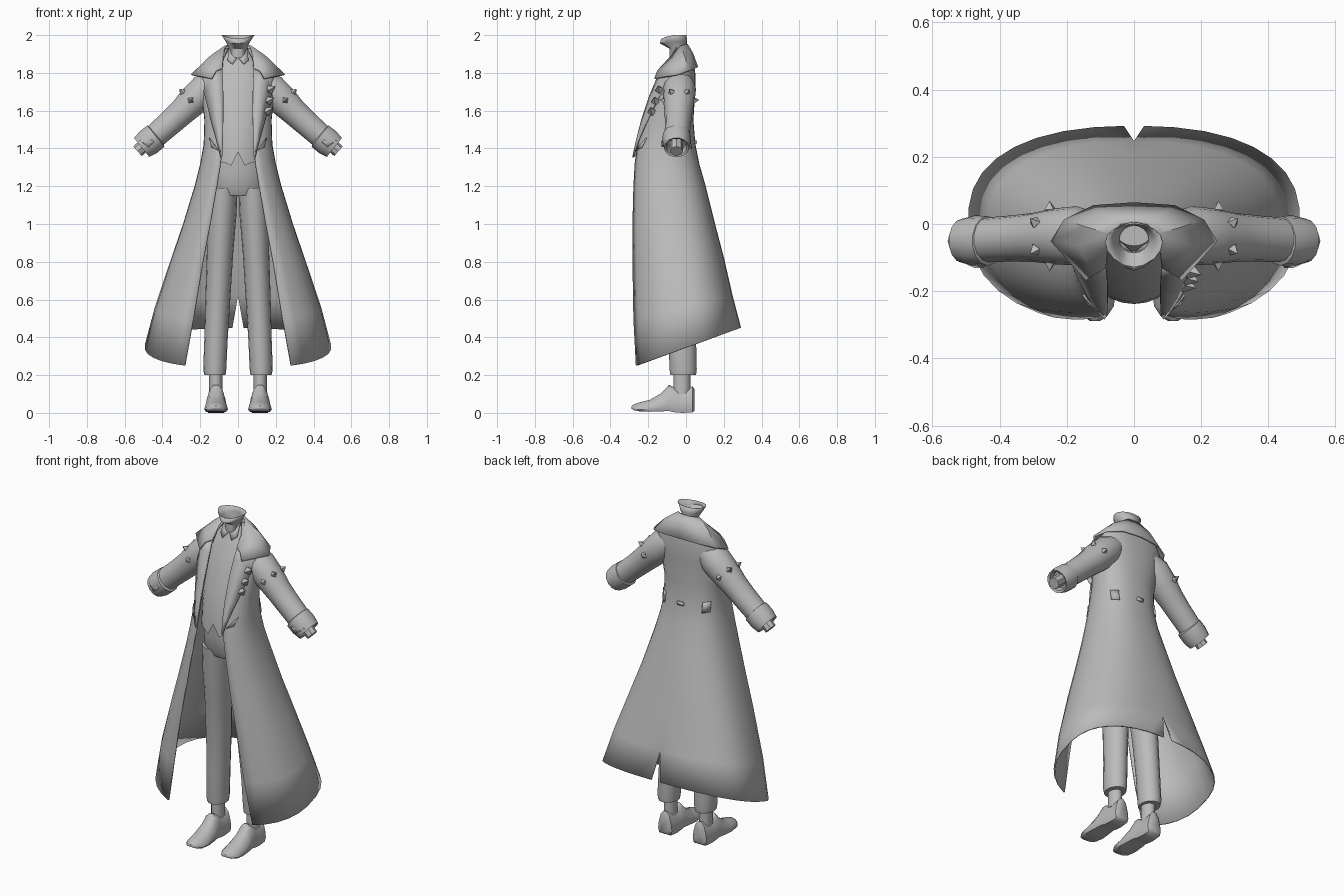
import bpy, bmesh, math
from mathutils import Vector

if "Cube" in bpy.data.objects:
    bpy.data.objects.remove(bpy.data.objects["Cube"])

grey = bpy.data.materials.new("grey")
grey.diffuse_color = (0.5, 0.5, 0.5, 1)
grey.use_nodes = True
grey.node_tree.nodes["Principled BSDF"].inputs["Base Color"].default_value = grey.diffuse_color


def make(name, verts, faces, mirror=False, thick=0, angle=40):
    me = bpy.data.meshes.new(name)
    me.from_pydata([tuple(v) for v in verts], [], faces)
    bm = bmesh.new()
    bm.from_mesh(me)
    bmesh.ops.recalc_face_normals(bm, faces=bm.faces)
    bm.to_mesh(me)
    bm.free()
    me.materials.append(grey)
    ob = bpy.data.objects.new(name, me)
    bpy.context.collection.objects.link(ob)
    bpy.ops.object.select_all(action='DESELECT')
    bpy.context.view_layer.objects.active = ob
    ob.select_set(True)
    bpy.ops.object.shade_smooth_by_angle(angle=math.radians(angle))
    if mirror:
        ob.modifiers.new("mirror", 'MIRROR').merge_threshold = 0.002
    if thick:
        s = ob.modifiers.new("thickness", 'SOLIDIFY')
        s.thickness, s.offset = thick, 0
    return ob


def loft(name, rings, closed=True, caps=(True, True), **kw):
    n = len(rings[0])
    verts = [p for r in rings for p in r]
    faces = []
    for i in range(len(rings) - 1):
        for j in range(n if closed else n - 1):
            k = (j + 1) % n
            faces.append((i*n + j, i*n + k, (i+1)*n + k, (i+1)*n + j))
    if closed and caps[0]:
        faces.append(tuple(range(n)))
    if closed and caps[1]:
        faces.append(tuple(range(len(verts) - n, len(verts))))
    return make(name, verts, faces, **kw)


def oval(z, cx, cy, rx, ry, n=16):
    # first point faces the front
    return [Vector((cx + rx*math.sin(a), cy - ry*math.cos(a), z))
            for a in (2*math.pi*i/n for i in range(n))]


def tube(name, path, n=14, caps=(True, True), **kw):
    # path of (x, y, z, radius), rings square to the overall direction
    d = (Vector(path[-1][:3]) - Vector(path[0][:3])).normalized()
    u = Vector((0, 1, 0))
    v = d.cross(u).normalized()
    rings = [[Vector(p[:3]) + p[3]*(u*math.cos(2*math.pi*i/n) + v*math.sin(2*math.pi*i/n))
              for i in range(n)] for p in path]
    return loft(name, rings, caps=caps, **kw)


# Long coat: front z, half width, opening x, front y, back y, rise toward the back
E = 2.4
COAT = [(.25, .49, .28, -.262, .288, .20), (.50, .435, .235, -.275, .243, .12),
        (.80, .352, .185, -.28, .197, .02), (1.0, .287, .147, -.28, .15, 0),
        (1.2, .226, .112, -.275, .10, 0), (1.32, .196, .092, -.268, .066, 0),
        (1.42, .178, .083, -.256, .046, 0), (1.55, .174, .08, -.225, .035, 0),
        (1.7, .19, .08, -.175, .045, 0), (1.8, .198, .085, -.13, .045, 0),
        (1.87, .15, .08, -.085, .035, 0), (1.93, .075, .05, -.035, .015, 0)]


def section(row):
    z, w, xf, yf, yb, dz = row
    yc = (yf + yb) / 2
    return yc, (yc - yf) / (1 - (xf/w)**E)**(1/E)


def coat_row(row, cols=14):
    z, w, xf, yf, yb, dz = row
    yc, rf = section(row)
    a0 = math.asin((xf/w)**(E/2))
    pts = []
    for i in range(cols + 1):
        a = a0 + (math.pi - a0)*i/cols
        c = math.cos(a)
        x = w*max(math.sin(a), 0)**(2/E) if i < cols else 0
        y = yc - rf*c**(2/E) if c > 0 else yc + (yb - yc)*(-c)**(2/E)
        pts.append(Vector((x, y, z + dz*(y - yf)/(yb - yf))))
    return pts


def on_coat(x, z, back=False, out=.008):
    # point just outside the coat surface
    for a, b in zip(COAT, COAT[1:]):
        if a[0] <= z <= b[0]:
            t = (z - a[0])/(b[0] - a[0])
            row = [p + (q - p)*t for p, q in zip(a, b)]
    yc, rf = section(row)
    k = max(0, 1 - min(1, abs(x)/row[1])**E)**(1/E)
    return Vector((x, yc + (row[4] - yc)*k + out if back else yc - rf*k - out, z))


rows = [coat_row(r) for r in COAT]
rows[0][-1].x = .03     # tail slit
loft("long_coat", rows, closed=False, mirror=True, thick=.008, angle=60)

# Folded collar
inner = [(0, .005, 1.95), (.04, 0, 1.95), (.068, -.03, 1.94), (.078, -.075, 1.89), (.083, -.13, 1.825)]
outer = [(0, .06, 1.83), (.12, .052, 1.825), (.205, .012, 1.81), (.245, -.05, 1.79), (.14, -.165, 1.77)]
middle = [(Vector(a) + Vector(b))/2 + Vector((.005, 0, .014)) for a, b in zip(inner, outer)]
middle[0].x = 0
loft("collar", [inner, middle, outer], closed=False, mirror=True, thick=.01)

# Lapels
lap = [(.083, 1.82, .138), (.08, 1.765, .2), (.078, 1.68, .172), (.078, 1.55, .14), (.08, 1.45, .112), (.084, 1.36, .09)]
loft("lapel", [[on_coat(xi, z), on_coat((xi + xo)/2, z - .005, out=.016), on_coat(xo, z - .008, out=.014)]
               for xi, z, xo in lap], closed=False, mirror=True, thick=.008)

# Waistcoat with a pointed hem
vest = []
for z, rx, f in [(1.33, .14, -.238), (1.42, .14, -.232), (1.55, .145, -.205), (1.7, .15, -.158),
                 (1.82, .13, -.108), (1.88, .085, -.075), (1.915, .05, -.065)]:
    vest.append(oval(z, 0, (f + .01)/2, rx, (.01 - f)/2, 24))
for i, z in {0: 1.38, 1: 1.31, 23: 1.31, 2: 1.325, 22: 1.325}.items():
    vest[0][i].z = z
loft("waistcoat", vest, caps=(False, True))

# Shirt collar points
make("shirt_collar", [(.003, -.085, 1.88), (.05, -.05, 1.935), (.055, -.085, 1.865), (.03, -.105, 1.845)],
     [(0, 1, 2, 3)], mirror=True, thick=.006)

# Neck and open jaw
neck = [oval(1.87, 0, -.045, .046, .042), oval(1.93, 0, -.045, .045, .042),
        oval(1.965, 0, -.055, .063, .06), oval(2, 0, -.055, .085, .055)]
for ring, dy, dz in ((neck[2], -.022, -.008), (neck[3], -.022, -.022)):
    for p in ring:
        k = max(0, (-.055 - p.y)/.06)**2
        p.y += dy*k
        p.z += dz*k
loft("neck", neck, caps=(True, False), thick=.003)

# Trousers
loft("trouser_hips", [oval(z, 0, -.085, rx, ry, 20) for z, rx, ry in
                      [(1.15, .12, .085), (1.19, .148, .105), (1.28, .15, .115), (1.38, .14, .12)]])
loft("trouser_leg", [oval(z, cx, cy, rx, ry) for z, cx, rx, ry, cy in
                     [(.2, .122, .056, .068, -.015), (.23, .123, .061, .072, -.015),
                      (.4, .116, .062, .073, -.02), (.6, .107, .066, .078, -.03),
                      (.85, .095, .07, .088, -.05), (1.05, .085, .077, .1, -.07),
                      (1.19, .078, .076, .103, -.082)]], mirror=True)
loft("ankle", [oval(z, .118, -.022, .035, .045, 12) for z in (.1, .23)], mirror=True)

# Shoes: y, half width, sole z, top z
shoe = []
for y, w, lo, hi in [(.045, .03, .012, .125), (.035, .046, .003, .14), (-.02, .05, 0, .125), (-.06, .05, .003, .135),
                     (-.09, .053, .01, .148), (-.13, .058, .008, .105), (-.19, .063, .006, .07),
                     (-.245, .056, .008, .056), (-.275, .036, .014, .046), (-.288, .016, .022, .036)]:
    h = hi - lo
    shape = [(-.85, 0), (.85, 0), (1, .2), (.9, .5), (.62, .84), (.22, 1), (-.22, 1), (-.62, .84), (-.9, .5), (-1, .2)]
    shoe.append([Vector((.116 + w*a, y, lo + h*b)) for a, b in shape])
loft("shoe", shoe, mirror=True, angle=50)

# Sleeves, turned cuffs and wrists
tube("sleeve", [(.12, -.035, 1.755, .07), (.17, -.035, 1.715, .088), (.24, -.037, 1.65, .083), (.3, -.04, 1.59, .073),
                (.36, -.043, 1.535, .069), (.44, -.047, 1.465, .066)], mirror=True)
tube("cuff", [(.43, -.05, 1.47, .06), (.435, -.05, 1.465, .074), (.475, -.05, 1.433, .075),
              (.51, -.05, 1.405, .066), (.505, -.05, 1.409, .055), (.48, -.05, 1.43, .05)],
     mirror=True)
tube("wrist", [(.47, -.05, 1.44, .035), (.532, -.05, 1.385, .034)], n=8, mirror=True)


def stud(name, c, r, tip, mirror=True):
    # four-sided pyramid pointing along tip
    c, t = Vector(c), Vector(tip)
    u = t.cross(Vector((.3, 1, .2))).normalized()*r
    v = t.cross(u).normalized()*r
    make(name, [c + u, c + v, c - u, c - v, c + t, c - t*.6],
         [(i, (i + 1) % 4, k) for i in range(4) for k in (4, 5)], mirror=mirror, angle=10)


# Studs around the upper sleeves
for i, a in enumerate((-85, -30, 30, 85)):
    s, c = math.sin(math.radians(a)), math.cos(math.radians(a))
    d = Vector((.7*c, s, .7*c))
    stud(f"sleeve_stud_{i}", Vector((.245, -.036, 1.65)) + d*.08, .019, d*.026)

# Spikes down one lapel
for i, (x, z) in enumerate([(.165, 1.71), (.158, 1.65), (.15, 1.595)]):
    stud(f"lapel_spike_{i}", on_coat(x, z), .026, (.035, -.012, .02), False)


def plate(name, pts, mirror=True):
    make(name, pts, [(0, 1, 2, 3)], mirror=mirror, thick=.009)


# Pocket flaps, back tabs and cuff straps
plate("front_pocket", [on_coat(x, z) for x, z in ((.105, 1.39), (.138, 1.405), (.15, 1.455), (.125, 1.42))])
plate("rear_pocket", [on_coat(x, z, True) for x, z in ((.125, 1.4), (.158, 1.405), (.158, 1.465), (.125, 1.46))])
plate("back_tab", [on_coat(x, z, True) for x, z in ((-.02, 1.425), (.02, 1.425), (.02, 1.445), (-.02, 1.445))], False)
plate("cuff_strap", [(.445, -.126, 1.435), (.475, -.126, 1.408), (.52, -.105, 1.44), (.487, -.105, 1.475)])
